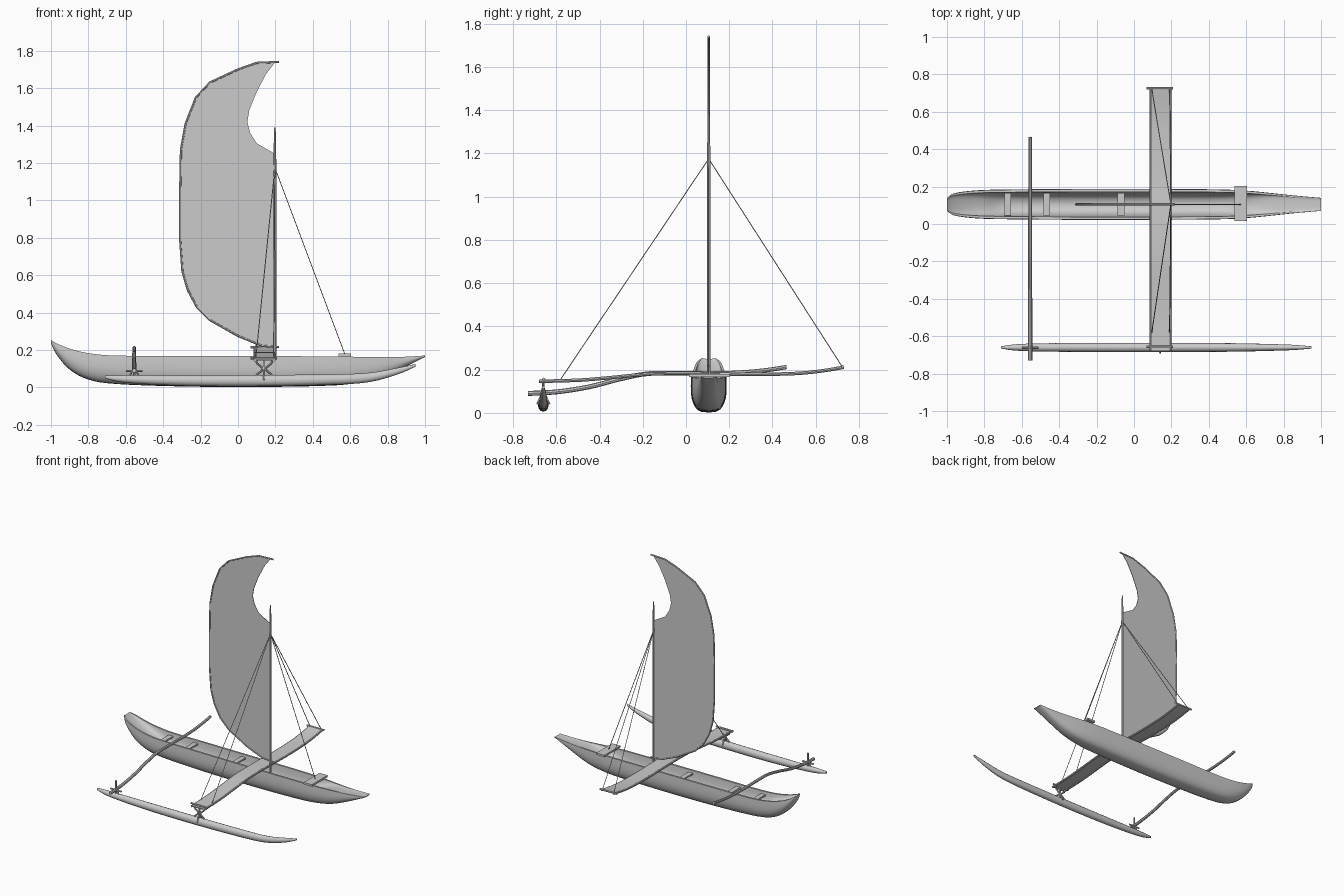
import bpy, bmesh, math
from mathutils import Vector

if "Cube" in bpy.data.objects:
    bpy.data.objects.remove(bpy.data.objects["Cube"], do_unlink=True)

grey = bpy.data.materials.new("plain grey")
grey.use_nodes = True
grey.diffuse_color = (0.6, 0.6, 0.6, 1)
grey.node_tree.nodes["Principled BSDF"].inputs["Base Color"].default_value = (0.6, 0.6, 0.6, 1)

HULL_Y, FLOAT_Y = 0.105, -0.66


def finish(name, bm, smooth=True):
    bmesh.ops.recalc_face_normals(bm, faces=bm.faces)
    me = bpy.data.meshes.new(name)
    bm.to_mesh(me)
    bm.free()
    me.materials.append(grey)
    ob = bpy.data.objects.new(name, me)
    bpy.context.collection.objects.link(ob)
    if smooth:
        bpy.ops.object.select_all(action='DESELECT')
        ob.select_set(True)
        bpy.context.view_layer.objects.active = ob
        bpy.ops.object.shade_smooth_by_angle(angle=math.radians(40))
    return ob


def loft(name, rings, smooth=True):
    """Skin closed rings of equal length and cap both ends."""
    bm = bmesh.new()
    rows = [[bm.verts.new(p) for p in ring] for ring in rings]
    n = len(rows[0])
    for a, b in zip(rows, rows[1:]):
        for i in range(n):
            bm.faces.new((a[i], a[(i + 1) % n], b[(i + 1) % n], b[i]))
    bm.faces.new(rows[0])
    bm.faces.new(rows[-1])
    return finish(name, bm, smooth)


def spline(points, steps=4):
    """Smooth curve through points of any dimension."""
    p = [points[0]] + list(points) + [points[-1]]
    out = []
    for a, b, c, d in zip(p, p[1:], p[2:], p[3:]):
        for s in range(steps):
            t = s / steps
            out.append([0.5 * (2 * w + (x - v) * t + (2 * v - 5 * w + 4 * x - y) * t * t
                               + (3 * w - v - 3 * x + y) * t ** 3)
                        for v, w, x, y in zip(a, b, c, d)])
    return out + [list(points[-1])]


def tube(name, path, radius, normal=(1, 0, 0), sides=8, tip=1.0):
    """Round pole along a path lying in the plane across normal."""
    pts, n, rings = [Vector(p) for p in path], Vector(normal), []
    for i, p in enumerate(pts):
        t = (pts[min(i + 1, len(pts) - 1)] - pts[max(i - 1, 0)]).normalized()
        u = (n - t * n.dot(t)).normalized()
        v = t.cross(u)
        r = radius * (1 + (tip - 1) * i / (len(pts) - 1))
        rings.append([p + r * (u * math.cos(k * math.tau / sides) + v * math.sin(k * math.tau / sides))
                      for k in range(sides)])
    return loft(name, rings)


def box(name, x0, x1, y0, y1, z0, z1):
    return loft(name, [[(x, y0, z0), (x, y1, z0), (x, y1, z1), (x, y0, z1)] for x in (x0, x1)], False)


# Hull: x, half width, rim height, keel height, depth of the hollow
stations = [(-1, .035, .253, .235, .003), (-.97, .06, .235, .175, .01), (-.9, .074, .207, .095, .025),
            (-.8, .082, .183, .042, .05), (-.65, .085, .17, .018, .1), (-.3, .088, .168, .005, .13),
            (.1, .088, .167, .002, .13), (.45, .085, .166, .008, .12), (.6, .078, .164, .018, .05),
            (.72, .066, .162, .04, .012), (.85, .051, .162, .09, .004), (1, .037, .17, .162, .002)]
rings = []
for x, half, rim, keel, hollow in spline(stations):
    ring = []
    for k in range(17):
        a = math.pi * k / 16
        c, s = math.cos(a), math.sin(a)
        y = math.copysign(abs(c) ** 0.6, c) * half * (0.92 + 0.08 * min(1, s * 2))
        ring.append((x, HULL_Y + y, rim - (rim - keel) * s ** 0.85))
    inner = half * 0.76
    for k in range(11):
        a = math.pi * k / 10
        c, s = math.cos(a), math.sin(a)
        ring.append((x, HULL_Y - math.copysign(abs(c) ** 0.7, c) * inner, rim - hollow * s))
    rings.append(ring)
loft("hull", rings)

# Seats and foredeck plank
for i, x in enumerate((-.675, -.467, -.07)):
    box(f"seat_{i + 1}", x - .018, x + .018, .045, .165, .14, .152)
box("foredeck_plank", .537, .605, .015, .203, .166, .18)

# Outrigger float: x, centre height, half width, half height
float_stations = [(-.71, .055, .006, .008), (-.6, .045, .019, .02), (-.3, .037, .024, .028),
                  (.1, .036, .025, .03), (.5, .042, .023, .028), (.7, .053, .019, .025),
                  (.85, .086, .014, .018), (.95, .118, .006, .007)]
loft("outrigger_float", [[(x, FLOAT_Y + w * math.cos(k * math.tau / 12), z + h * math.sin(k * math.tau / 12))
                          for k in range(12)] for x, z, w, h in spline(float_stations)])

# Single curved cross boom near the stern
boom = [(-.73, .09), (-.6, .097), (-.45, .12), (-.3, .158), (-.17, .182), (0, .183), (.2, .184), (.35, .195), (.465, .212)]
tube("stern_boom", [(-.555, y, z) for y, z in spline(boom)], .0115, tip=.85)

# Platform, with a pole along each edge and a bar at each end
deck = [(-.68, .148), (-.5, .153), (-.35, .165), (-.15, .183), (.1, .184), (.3, .18), (.5, .184), (.62, .195), (.73, .213)]
deck = spline(deck, 3)
loft("platform", [[(.095, y, z - .004), (.187, y, z - .004), (.187, y, z + .004), (.095, y, z + .004)]
                  for y, z in deck])
for side, x in (("rear", .09), ("front", .192)):
    tube(f"platform_{side}_pole", [(x, y, z - .002) for y, z in deck], .008)
for side, y, z in (("left", .725, .214), ("right", -.657, .156)):
    tube(f"platform_{side}_bar", [(.068, y, z), (.208, y, z)], .007, (0, 0, 1))

# Forked struts and lashings joining the beams to the float
for s in (-1, 1):
    tube("platform_strut", [(.14 + s * .045, FLOAT_Y, .148), (.14 + s * .038, FLOAT_Y, .128),
                            (.14 + s * .01, FLOAT_Y, .105), (.14 + s * .012, FLOAT_Y, .09),
                            (.14 + s * .042, FLOAT_Y, .066)], .006, (0, 1, 0))
    tube("stern_strut", [(-.555 + s * .004, FLOAT_Y, .1), (-.555 + s * .03, FLOAT_Y, .05)], .005, (0, 1, 0))
    tube("float_strut", [(.14, FLOAT_Y, .1), (.14, FLOAT_Y + s * .028, .04)], .005)
box("strut_post", .135, .145, FLOAT_Y - .005, FLOAT_Y + .005, .02, .145)
tube("stern_peg", [(-.555, FLOAT_Y, .04), (-.555, FLOAT_Y, .16)], .006)
tube("stern_lashing_bar", [(-.6, FLOAT_Y, .088), (-.51, FLOAT_Y, .088)], .006, (0, 0, 1))

# Mast
tube("mast", [(.197, HULL_Y, .12), (.197, HULL_Y, 1.2)], .008)
tube("mast_head", [(.197, HULL_Y, 1.16), (.197, HULL_Y, 1.25), (.197, HULL_Y, 1.39)], .009, tip=.5)

# Sail with a curved spar around its outer edge
edge = [(.22, .215), (.13, .222), (0, .275), (-.15, .36), (-.22, .43), (-.268, .52), (-.297, .62),
        (-.31, .8), (-.31, 1), (-.305, 1.27), (-.28, 1.41), (-.225, 1.55), (-.15, 1.63), (0, 1.7),
        (.1, 1.735), (.22, 1.74)]
luff = [(.2, 1.74), (.15, 1.675), (.1, 1.58), (.06, 1.48), (.05, 1.42), (.065, 1.36), (.1, 1.305), (.195, 1.25)]
outline = [(.197, .22)] + edge[1:-1] + luff
loft("sail", [[(x, HULL_Y + d, z) for x, z in outline] for d in (-.002, .002)], False)
tube("sail_spar", [(x, HULL_Y, z) for x, z in edge], .006, (0, 1, 0))

# Stays
top = (.197, HULL_Y, 1.175)
tube("forestay", [top, (.572, HULL_Y, .175)], .0025, (0, 1, 0), 6)
for x in (.095, .19):
    tube("left_stay", [top, (x, .722, .214)], .0025, sides=6)
    tube("right_stay", [top, (x, -.58, .155)], .0025, sides=6)
